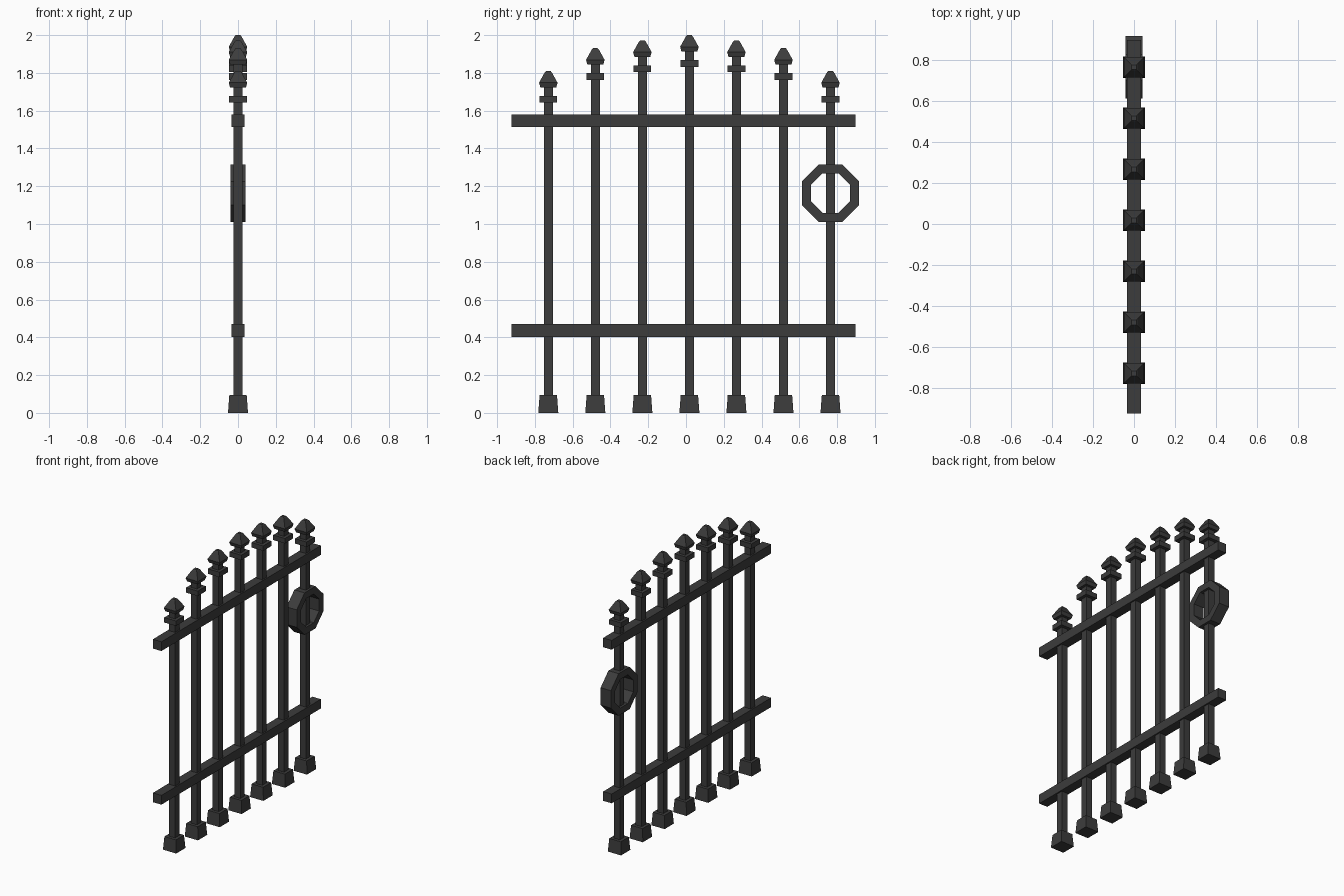
import bpy, bmesh, math

if "Cube" in bpy.data.objects:
    bpy.data.objects.remove(bpy.data.objects["Cube"])

iron = bpy.data.materials.new("dark_iron")
iron.diffuse_color = (0.045, 0.045, 0.045, 1)
iron.use_nodes = True
iron.node_tree.nodes["Principled BSDF"].inputs["Base Color"].default_value = iron.diffuse_color

def finish(bm, name, loc):
    bmesh.ops.recalc_face_normals(bm, faces=bm.faces)
    me = bpy.data.meshes.new(name)
    bm.to_mesh(me)
    bm.free()
    ob = bpy.data.objects.new(name, me)
    ob.location = loc
    me.materials.append(iron)
    bpy.context.collection.objects.link(ob)
    return ob

def square_loft(name, profile, loc):
    """Stack of square sections given as (half width, height)."""
    bm = bmesh.new()
    rings = [[bm.verts.new((sx * h, sy * h, z)) for sx, sy in ((-1, -1), (1, -1), (1, 1), (-1, 1))]
             for h, z in profile]
    for a, b in zip(rings, rings[1:]):
        for i in range(4):
            j = (i + 1) % 4
            bm.faces.new((a[i], a[j], b[j], b[i]))
    bm.faces.new(rings[0])
    bm.faces.new(rings[-1])
    return finish(bm, name, loc)

def box(name, size, loc):
    bm = bmesh.new()
    bmesh.ops.create_cube(bm, size=1)
    bmesh.ops.scale(bm, vec=size, verts=bm.verts)
    return finish(bm, name, loc)

# Upright bars with foot, collar and finial; tops follow an arch
tips = [1.81, 1.931, 1.972, 2.0]
for i in range(7):
    y = 0.018 + (i - 3) * 0.249
    tip = tips[3 - abs(i - 3)]
    square_loft("upright_bar", [(0.024, 0.05), (0.024, tip - 0.08)], (0, y, 0))
    square_loft("foot", [(0.053, 0), (0.046, 0.094)], (0, y, 0))
    square_loft("collar", [(0.047, -0.168), (0.047, -0.132)], (0, y, tip))
    square_loft("finial", [(0.042, -0.087), (0.049, -0.062), (0.019, -0.008), (0.012, 0)], (0, y, tip))

# Horizontal rails
for z in (0.436, 1.547):
    box("rail", (0.068, 1.822, 0.067), (0, -0.013, z))

# Octagonal latch ring around the end bar
bm = bmesh.new()
section = [(0.152, -0.041), (0.152, 0.041), (0.104, 0.041), (0.104, -0.041)]
rings = []
for k in range(8):
    a = math.radians(22.5 + 45 * k)
    s = 1 / math.cos(math.radians(22.5))
    rings.append([bm.verts.new((x, r * s * math.cos(a), r * s * math.sin(a))) for r, x in section])
for k in range(8):
    a, b = rings[k], rings[(k + 1) % 8]
    for i in range(4):
        j = (i + 1) % 4
        bm.faces.new((a[i], a[j], b[j], b[i]))
finish(bm, "latch_ring", (0, 0.765, 1.163))
